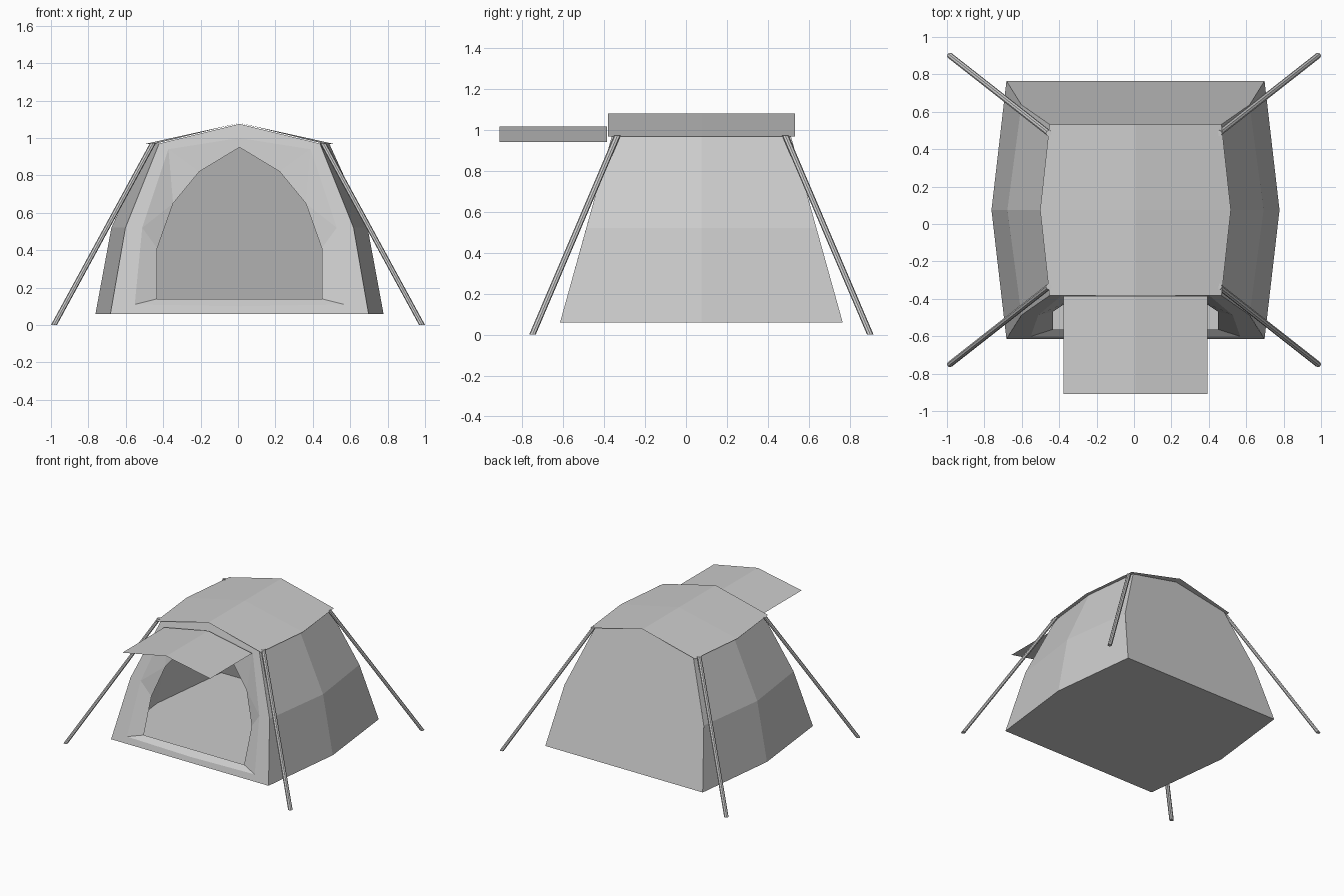
import bpy, bmesh, math
from mathutils import Vector

if "Cube" in bpy.data.objects:
    bpy.data.objects.remove(bpy.data.objects["Cube"])

CX, CY = 0.008, 0.075          # centre of the tent body
LEVELS = [(0.06, 0.69, 0.77, 0.69), (0.52, 0.61, 0.685, 0.562), (0.97, 0.43, 0.48, 0.437)]
# each level: height, corner half width, middle half width, half depth


def depth(z):
    return 0.69 - (z - 0.06) * 0.278


def make(name, faces, mirror=True):
    """Object from faces given as point lists; mirrored across the tent centre."""
    bm = bmesh.new()
    for s in ((1, -1) if mirror else (1,)):
        for f in faces:
            pts = [bm.verts.new((CX + s * x, CY + y, z)) for x, y, z in f]
            bm.faces.new(pts if s == 1 else pts[::-1])
    bmesh.ops.remove_doubles(bm, verts=bm.verts, dist=0.0005)
    me = bpy.data.meshes.new(name)
    bm.to_mesh(me)
    bm.free()
    ob = bpy.data.objects.new(name, me)
    bpy.context.collection.objects.link(ob)
    return ob


# side walls: bulging out at the middle
sides = []
for (z0, c0, m0, d0), (z1, c1, m1, d1) in zip(LEVELS, LEVELS[1:]):
    sides.append([(c0, -d0, z0), (m0, 0, z0), (m1, 0, z1), (c1, -d1, z1)])
    sides.append([(m0, 0, z0), (c0, d0, z0), (c1, d1, z1), (m1, 0, z1)])
make("side_walls", sides)

# back wall
outline = [(0, 1.075), (0.43, 0.97), (0.61, 0.52), (0.69, 0.06), (0, 0.06)]
P = [(x, depth(z), z) for x, z in outline]
make("back_wall", [[P[0], P[1], (0, depth(0.97), 0.97)],
                   [(0, depth(0.97), 0.97), P[1], P[2], (0, depth(0.52), 0.52)],
                   [(0, depth(0.52), 0.52), P[2], P[3], P[4]]])

# front wall: outline, inner ring and recessed door arch
ring = [(0, 1.0), (0.38, 0.94), (0.52, 0.52), (0.56, 0.11), (0, 0.10)]
arch = [(0, 0.95, 0.01), (0.215, 0.82, 0.02), (0.355, 0.65, 0.04),
        (0.44, 0.41, 0.05), (0.44, 0.14, 0.03), (0, 0.14, 0.03)]
O = [(x, -depth(z), z) for x, z in outline]
R = [(x, -depth(z), z) for x, z in ring]
A = [(x, r - depth(z), z) for x, z, r in arch]
front = [[O[i], R[i], R[i + 1], O[i + 1]] for i in range(4)]
front += [[R[0], A[0], A[1], R[1]], [R[1], A[1], A[2]], [R[1], A[2], R[2]],
          [R[2], A[2], A[3]], [R[2], A[3], A[4], R[3]], [R[3], A[4], A[5], R[4]]]
make("front_wall", front)

# floor
z, c, m, d = LEVELS[0]
make("floor", [[(0, -d, z), (0, d, z), (c, d, z), (m, 0, z), (c, -d, z)]])

# roof sheet with a ridge
E = 0.457
make("roof_canopy", [[(0, -E, 1.08), (0.46, -E, 0.967), (0.51, 0, 0.967), (0, 0, 1.08)],
                     [(0, 0, 1.08), (0.51, 0, 0.967), (0.46, E, 0.967), (0, E, 1.08)]])

# door awning
make("door_awning", [[(0, -0.985, 1.015), (0.385, -0.985, 0.94),
                      (0.385, -0.46, 0.94), (0, -0.46, 1.015)]])


# corner poles
def pole(name, sx, sy, n=8, r=0.016):
    foot = Vector((sx * 0.984, CY + sy * 0.825, 0))
    top = Vector((sx * 0.455, CY + sy * 0.41, 0.972))
    bm = bmesh.new()
    rings = [[bm.verts.new(c + Vector((r * math.cos(2 * math.pi * i / n),
                                       r * math.sin(2 * math.pi * i / n), 0)))
              for i in range(n)] for c in (foot, top)]
    for i in range(n):
        j = (i + 1) % n
        bm.faces.new((rings[0][i], rings[0][j], rings[1][j], rings[1][i]))
    bm.faces.new(rings[0][::-1])
    bm.faces.new(rings[1])
    me = bpy.data.meshes.new(name)
    bm.to_mesh(me)
    bm.free()
    bpy.context.collection.objects.link(bpy.data.objects.new(name, me))


for sx, xn in ((-1, "left"), (1, "right")):
    for sy, yn in ((-1, "front"), (1, "back")):
        pole(f"{yn}_{xn}_pole", sx, sy)
